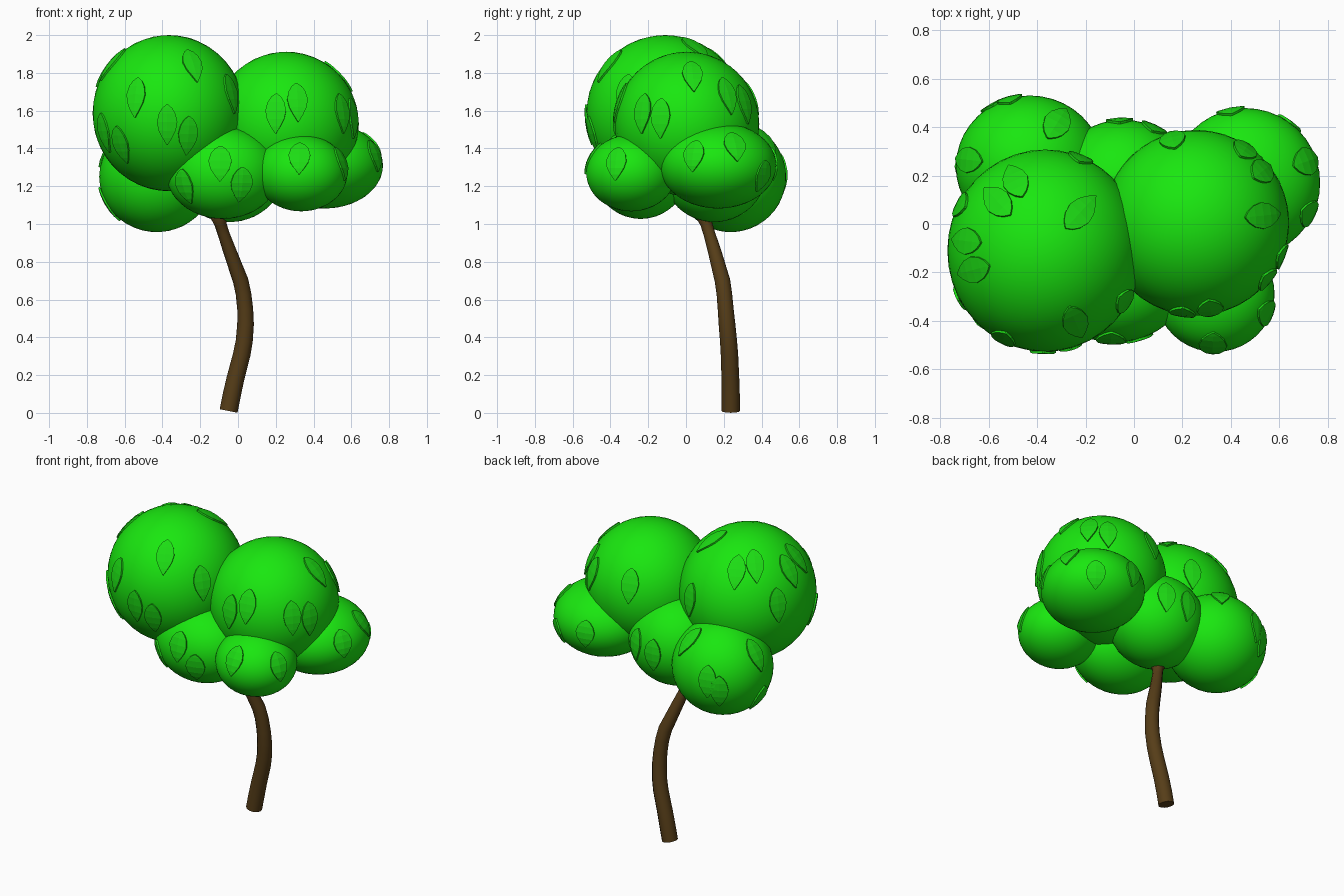
import bpy, bmesh
from mathutils import Vector

if "Cube" in bpy.data.objects:
    bpy.data.objects.remove(bpy.data.objects["Cube"])


def material(name, rgb):
    m = bpy.data.materials.new(name)
    m.diffuse_color = (*rgb, 1)
    m.use_nodes = True
    m.node_tree.nodes["Principled BSDF"].inputs["Base Color"].default_value = m.diffuse_color
    return m


GREEN = material("foliage_green", (0.01, 0.80, 0.005))
LEAF = material("leaf_green", (0.012, 0.72, 0.007))
BROWN = material("bark_brown", (0.093, 0.047, 0.009))


def mesh_object(name, bm, mat):
    me = bpy.data.meshes.new(name)
    bm.to_mesh(me)
    bm.free()
    ob = bpy.data.objects.new(name, me)
    bpy.context.collection.objects.link(ob)
    me.materials.append(mat)
    return ob


# Foliage clumps: centre, radii
CLUMPS = {
    "big_left": ((-.367, -.11, 1.587), (.403, .417, .413)),
    "big_right": ((.255, .005, 1.53), (.385, .383, .382)),
    "front_middle": ((-.08, -.24, 1.27), (.3, .248, .243)),
    "front_right": ((.335, -.29, 1.27), (.245, .238, .203)),
    "back_right": ((.46, .17, 1.31), (.308, .308, .228)),
    "back_left": ((-.43, .237, 1.25), (.305, .293, .293)),
    "back_middle": ((-.045, .15, 1.29), (.295, .28, .28)),
}

# Leaf places: view letter and the two coordinates read in that view (f, r, t),
# or d with a direction from the clump centre
LEAVES = {
    "big_left": [("f", -.54, 1.675), ("f", -.24, 1.845), ("f", -.375, 1.53),
                 ("f", -.265, 1.47), ("f", -.71, 1.485), ("f", -.62, 1.42),
                 ("f", -.035, 1.695), ("t", -.695, -.07), ("t", -.665, -.19),
                 ("t", -.22, .05), ("t", -.49, .18), ("t", -.565, .095),
                 ("t", -.22, .275), ("d", -.88, .46, .18)],
    "big_right": [("f", .2, 1.59), ("f", .315, 1.65), ("r", -.23, 1.59),
                  ("r", -.135, 1.565), ("r", .035, 1.79), ("r", .22, 1.685),
                  ("r", .31, 1.64), ("d", -.25, .9, .33)],
    "front_middle": [("f", -.095, 1.325), ("f", .02, 1.21), ("f", -.285, 1.2)],
    "front_right": [("f", .325, 1.355), ("r", -.37, 1.325)],
    "back_right": [("r", .04, 1.365), ("r", .26, 1.415), ("r", .41, 1.255),
                   ("d", -.2, .97, .05)],
    "back_left": [("f", -.70, 1.1), ("t", -.315, .42), ("d", -.28, .95, .08),
                  ("d", -.5, .86, -.12), ("t", -.69, .265)],
    "back_middle": [("d", .44, .9, .08), ("d", -.05, 1, 0)],
}

# Leaf outline: height along the leaf, half width
OUTLINE = [(-.115, .002), (-.075, .026), (-.035, .046), (.01, .055),
           (.055, .045), (.085, .027), (.105, .003)]


def direction(place, c, r):
    """Direction in unit-sphere space for a leaf place."""
    kind, *v = place
    if kind == "d":
        return Vector(v).normalized()
    free, sign = {"f": (1, -1), "r": (0, 1), "t": (2, 1)}[kind]
    known = [i for i in range(3) if i != free]
    d = Vector((0, 0, 0))
    for i, val in zip(known, v):
        d[i] = (val - c[i]) / r[i]
    d[free] = sign * max(0, 1 - d.length_squared) ** .5
    return d.normalized()


def add_leaf(bm, d, c, r):
    """Leaf patch bent over the clump surface."""
    size = sum(r) / 3
    up = Vector((0, 0, 1)) - d * d.z
    up.normalize()
    side = up.cross(d)
    rows = []
    for h, w in OUTLINE:
        row = []
        for s in (-1, 0, 1):
            n = (d + side * (s * w / size) + up * (h / size)).normalized()
            row.append(bm.verts.new([c[i] + r[i] * n[i] for i in range(3)]))
        rows.append(row)
    for a, b in zip(rows, rows[1:]):
        for k in (0, 1):
            bm.faces.new((a[k], a[k + 1], b[k + 1], b[k]))


for name, (c, r) in CLUMPS.items():
    # Rounded clump
    bm = bmesh.new()
    bmesh.ops.create_icosphere(bm, subdivisions=4, radius=1)
    for v in bm.verts:
        v.co = [c[i] + r[i] * v.co[i] for i in range(3)]
    for f in bm.faces:
        f.smooth = True
    mesh_object("foliage_" + name, bm, GREEN)
    # Leaves lying on the clump
    bm = bmesh.new()
    for place in LEAVES[name]:
        add_leaf(bm, direction(place, c, r), c, r)
    ob = mesh_object("leaves_" + name, bm, LEAF)
    mod = ob.modifiers.new("thickness", "SOLIDIFY")
    mod.thickness = .01
    mod.offset = 1

# Bent trunk: x, y, z, radius
PATH = [(-.05, .237, .01, .048), (-.034, .237, .09, .048), (-.014, .235, .18, .047),
        (.02, .23, .31, .046), (.033, .225, .38, .045), (.04, .217, .47, .044),
        (.038, .21, .55, .042), (.029, .203, .63, .041), (.014, .193, .7, .041),
        (-.045, .15, .86, .035), (-.077, .123, .95, .031), (-.093, .108, 1.0, .032),
        (-.1, .1, 1.03, .042), (-.102, .1, 1.12, .045)]
cu = bpy.data.curves.new("trunk", "CURVE")
cu.dimensions = "3D"
cu.bevel_depth = 1
cu.bevel_resolution = 4
cu.use_fill_caps = True
sp = cu.splines.new("POLY")
sp.points.add(len(PATH) - 1)
for p, (x, y, z, rad) in zip(sp.points, PATH):
    p.co = (x, y, z, 1)
    p.radius = rad
trunk = bpy.data.objects.new("trunk", cu)
bpy.context.collection.objects.link(trunk)
cu.materials.append(BROWN)
bpy.ops.object.select_all(action="DESELECT")
trunk.select_set(True)
bpy.context.view_layer.objects.active = trunk
bpy.ops.object.convert(target="MESH")
bpy.ops.object.shade_smooth_by_angle(angle=.7)
